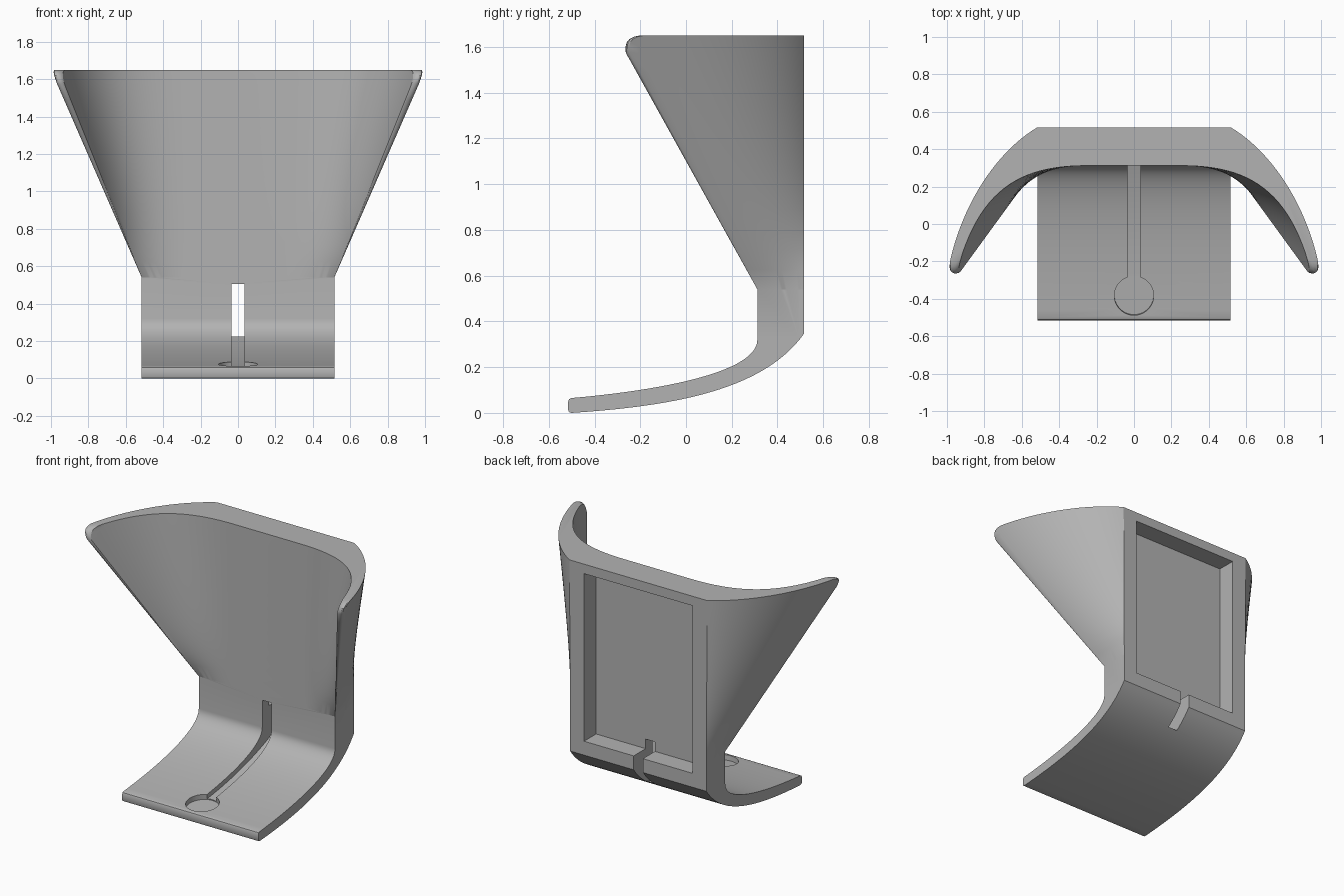
import bpy, bmesh, math
from mathutils import Vector, Matrix

cube = bpy.data.objects.get("Cube")
if cube:
    bpy.data.objects.remove(cube, do_unlink=True)

grey = bpy.data.materials.new("plain_grey")
grey.use_nodes = True
COLOR = (0.45, 0.45, 0.45, 1)
grey.diffuse_color = COLOR
grey.node_tree.nodes["Principled BSDF"].inputs["Base Color"].default_value = COLOR

W, BACK, FRONT = 0.515, 0.515, 0.312     # half width, back and front of the upright
Z0, Z1 = 0.54, 1.65                      # wing height range


def bezier(points, t):
    a, b, c, d = (Vector(p) for p in points)
    s = 1 - t
    return a * s**3 + b * 3 * s * s * t + c * 3 * s * t * t + d * t**3


def curve(points, n):
    return [bezier(points, i / n) for i in range(n + 1)]


def finish(bm, name):
    bmesh.ops.remove_doubles(bm, verts=bm.verts, dist=1e-5)
    bmesh.ops.recalc_face_normals(bm, faces=bm.faces)
    mesh = bpy.data.meshes.new(name)
    bm.to_mesh(mesh)
    bm.free()
    mesh.materials.append(grey)
    obj = bpy.data.objects.new(name, mesh)
    bpy.context.collection.objects.link(obj)
    return obj


def skin(rings, name):
    """Closed solid through equal rings of points, with flat end caps."""
    bm = bmesh.new()
    rows = [[bm.verts.new(p) for p in ring] for ring in rings]
    n = len(rows[0])
    for low, high in zip(rows, rows[1:]):
        for i in range(n):
            j = (i + 1) % n
            bm.faces.new((low[i], low[j], high[j], high[i]))
    bm.faces.new(rows[0])
    bm.faces.new(rows[-1])
    return finish(bm, name)


def side_prism(profile, half, name):
    return skin([[(x, p[0], p[1]) for p in profile] for x in (-half, half)], name)


def combine(obj, other, operation):
    mod = obj.modifiers.new(operation.lower(), "BOOLEAN")
    mod.operation, mod.object, mod.solver = operation, other, "EXACT"
    bpy.context.view_layer.objects.active = obj
    bpy.ops.object.modifier_apply(modifier=mod.name)
    bpy.data.objects.remove(other, do_unlink=True)


# Curved foot and short upright
under = [(-0.5, 0), (-0.05, 0.03), (0.34, 0.1), (BACK, 0.345)]
upper = [(FRONT, 0.32), (FRONT, 0.18), (-0.1, 0.1), (-0.5, 0.065)]
lip = [(-0.511, 0.06), (-0.515, 0.05), (-0.515, 0.012), (-0.511, 0.003)]
foot = curve(under, 28) + [(BACK, Z0), (FRONT, Z0)] + curve(upper, 28) + lip
body = side_prism(foot, W, "holder_body")

# Flared wings: plan curves at the top, blended down to a plain rectangle
outer_top = [(0.52, BACK), (0.76, 0.37), (0.95, 0.05), (1.0, -0.287)]
inner_top = [(0.25, FRONT), (0.62, FRONT), (0.84, 0.18), (0.955, -0.287)]
outer_low = [(W, BACK + (FRONT - BACK) * k / 3) for k in range(4)]
inner_low = [(0.25 + (W - 0.25) * k / 3, FRONT) for k in range(4)]


def blend(low, top, s):
    return [Vector(a).lerp(Vector(b), s) for a, b in zip(low, top)]


def wing_ring(z, trim):
    s = (z - Z0) / (Z1 - Z0)
    n = 22
    outer = [bezier(blend(outer_low, outer_top, s), (1 - trim) * i / n) for i in range(n + 1)]
    inner = [bezier(blend(inner_low, inner_top, s), (1 - trim) * i / n) for i in range(n + 1)]
    mid = (outer[-1] + inner[-1]) / 2
    span = outer[-1] - mid
    drop = Vector((0, -0.8 * span.length))
    tip = [mid + span * math.cos(a) + drop * math.sin(a)
           for a in (math.pi * k / 6 for k in range(1, 6))]
    half = outer + tip + inner[::-1]
    return [(p.x, p.y, z) for p in half] + [(-p.x, p.y, z) for p in reversed(half)]


levels = [(Z0 + (1.575 - Z0) * k / 12, 0) for k in range(13)]
levels += [(1.6, 0.012), (1.62, 0.027), (1.635, 0.047), (1.645, 0.072), (Z1, 0.1)]
wings = skin([wing_ring(z, trim) for z, trim in levels], "wings")
combine(body, wings, "UNION")

# Rectangular pocket in the back
pocket = side_prism([(0.385, 0.44), (0.7, 0.44), (0.7, 1.585), (0.385, 1.585)], 0.41, "pocket")
combine(body, pocket, "DIFFERENCE")

# Cable groove running from the hole back through the upright
floor = curve([(-0.36, 0.05), (-0.05, 0.08), (0.2, 0.14), (0.42, 0.235)], 14)
groove = side_prism(floor + [(0.7, 0.27), (0.7, 0.44), (0.45, 0.505), (-0.36, 0.505)],
                    0.035, "groove")
combine(body, groove, "DIFFERENCE")

# Shallow round seat for the plug
bm = bmesh.new()
bmesh.ops.create_cone(bm, cap_ends=True, segments=48, radius1=0.105, radius2=0.105, depth=0.2,
                      matrix=Matrix.Translation((0, -0.39, 0.142)) @ Matrix.Rotation(0.1, 4, "X"))
combine(body, finish(bm, "plug_seat"), "DIFFERENCE")

# Smooth shading with crisp edges
bpy.ops.object.select_all(action="DESELECT")
body.select_set(True)
bpy.context.view_layer.objects.active = body
bpy.ops.object.shade_smooth_by_angle(angle=math.radians(28))
